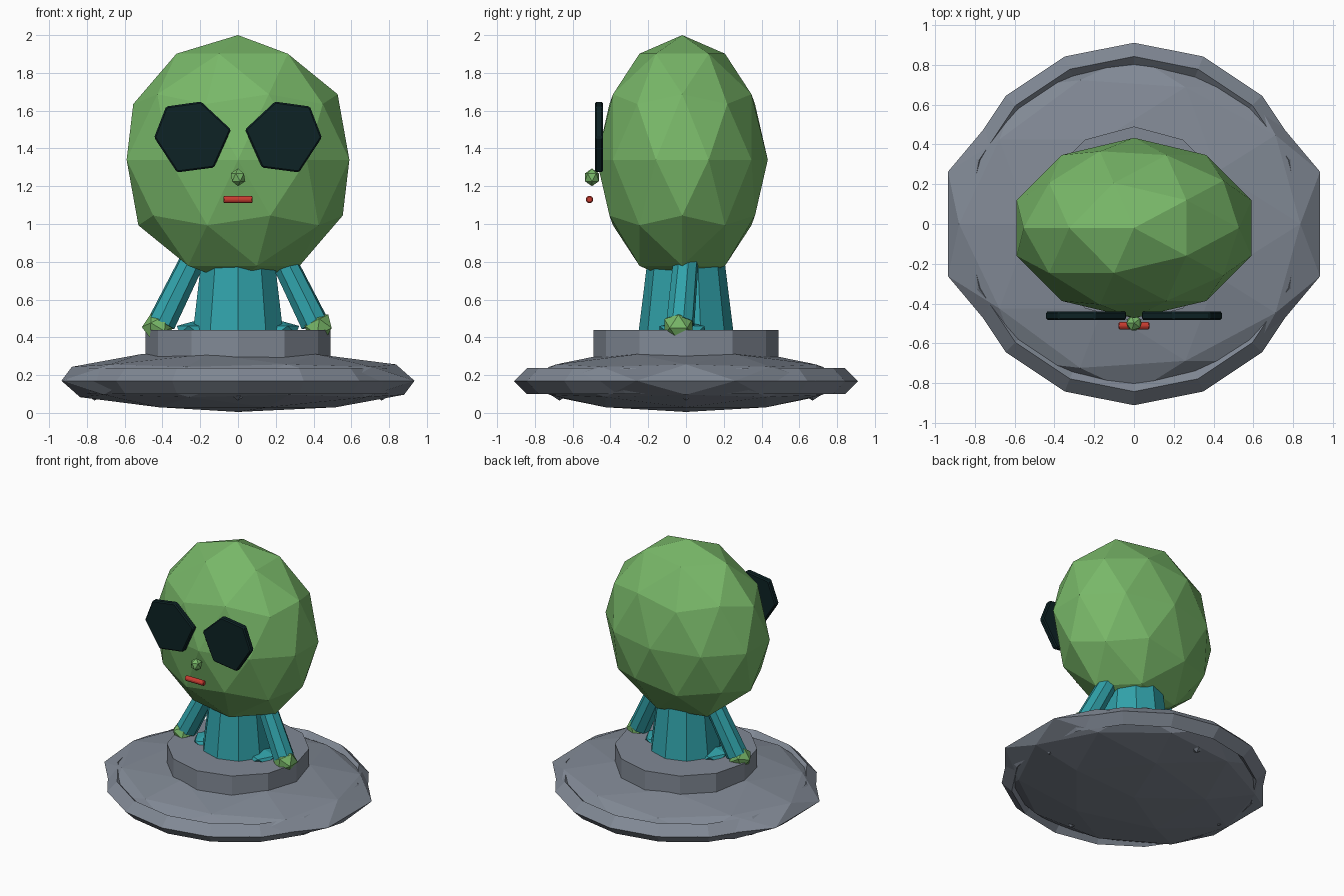
import bpy, math
from mathutils import Vector, Matrix

if "Cube" in bpy.data.objects:
    bpy.data.objects.remove(bpy.data.objects["Cube"])


def material(name, rgb):
    m = bpy.data.materials.new(name)
    m.diffuse_color = (*rgb, 1)
    m.use_nodes = True
    m.node_tree.nodes["Principled BSDF"].inputs["Base Color"].default_value = m.diffuse_color
    return m


GREEN = material("skin green", (0.19, 0.48, 0.14))
GREY = material("hull grey", (0.22, 0.25, 0.30))
TEAL = material("suit teal", (0.03, 0.36, 0.40))
DARK = material("eye black", (0.004, 0.016, 0.018))
RED = material("mouth red", (0.58, 0.045, 0.03))


def finish(name, mat):
    ob = bpy.context.object
    ob.name = name
    ob.data.materials.clear()
    ob.data.materials.append(mat)
    return ob


def ball(name, mat, loc, scale, subdiv, rot=(0, 0, math.pi)):
    bpy.ops.mesh.primitive_ico_sphere_add(subdivisions=subdiv, radius=1, location=loc, rotation=rot)
    ob = finish(name, mat)
    ob.scale = scale
    return ob


def tube(name, mat, a, b, r1, r2, sides, spin=0):
    a, b = Vector(a), Vector(b)
    bpy.ops.mesh.primitive_cone_add(vertices=sides, radius1=r1, radius2=r2, depth=(b - a).length)
    ob = finish(name, mat)
    turn = (b - a).to_track_quat('Z', 'Y').to_matrix().to_4x4()
    ob.matrix_world = Matrix.Translation((a + b) / 2) @ turn @ Matrix.Rotation(spin, 4, 'Z')
    return ob


def bevel(ob, width):
    mod = ob.modifiers.new("bevel", 'BEVEL')
    mod.width = width
    mod.segments = 1


# Saucer: flattened hull, diamond-section rim and cockpit drum
ball("saucer_hull", GREY, (0, 0, 0.17), (0.983, 0.85, 0.165), 2)
bpy.ops.mesh.primitive_torus_add(major_segments=16, minor_segments=4, major_radius=0.842,
                                 minor_radius=0.069, location=(0, 0, 0.168))
finish("saucer_rim", GREY)
tube("cockpit_drum", GREY, (0, 0, 0.2), (0, 0, 0.44), 0.49, 0.49, 12)
for i in range(4):
    a = i * math.pi / 2
    ball("hull_stud", GREY, (0.76 * math.cos(a), 0.67 * math.sin(a), 0.105), (0.04,) * 3, 1)

# Torso and head
tube("torso", TEAL, (0, 0, 0.42), (0, 0, 0.80), 0.252, 0.205, 10)
ball("head", GREEN, (0, -0.02, 1.34), (0.62, 0.453, 0.66), 2)

# Nose and mouth
ball("nose", GREEN, (0, -0.498, 1.247), (0.043, 0.043, 0.047), 1)
bevel(tube("mouth", RED, (-0.078, -0.511, 1.13), (0.078, -0.511, 1.13), 0.022, 0.022, 6), 0.006)

# Eye outline (x, z), right side; mirrored for the left
EYE = [(0.196, 1.648), (0.381, 1.622), (0.444, 1.458), (0.323, 1.273), (0.127, 1.299), (0.037, 1.50)]

for side, label in ((1, "right"), (-1, "left")):
    # Flat eye plate
    pts = EYE if side > 0 else [(-x, z) for x, z in reversed(EYE)]
    n = len(pts)
    verts = [(x, y, z) for y in (-0.482, -0.439) for x, z in pts]
    faces = [tuple(reversed(range(n))), tuple(range(n, 2 * n))]
    faces += [(i, (i + 1) % n, (i + 1) % n + n, i + n) for i in range(n)]
    me = bpy.data.meshes.new("eye")
    me.from_pydata(verts, [], faces)
    me.flip_normals()
    eye = bpy.data.objects.new("eye_" + label, me)
    bpy.context.collection.objects.link(eye)
    me.materials.append(DARK)
    bevel(eye, 0.008)

    # Arm, hand and foot
    tube("arm_" + label, TEAL, (side * 0.405, -0.03, 0.475), (side * 0.24, 0, 0.81),
         0.076, 0.068, 8, math.pi / 8)
    ball("hand_" + label, GREEN, (side * 0.425, -0.04, 0.455), (0.085, 0.088, 0.08), 1,
         (0, -side * 0.45, 0 if side > 0 else math.pi))
    ball("foot_" + label, TEAL, (side * 0.235, -0.02, 0.44), (0.1, 0.14, 0.045), 1,
         (0, 0, 0 if side > 0 else math.pi))
